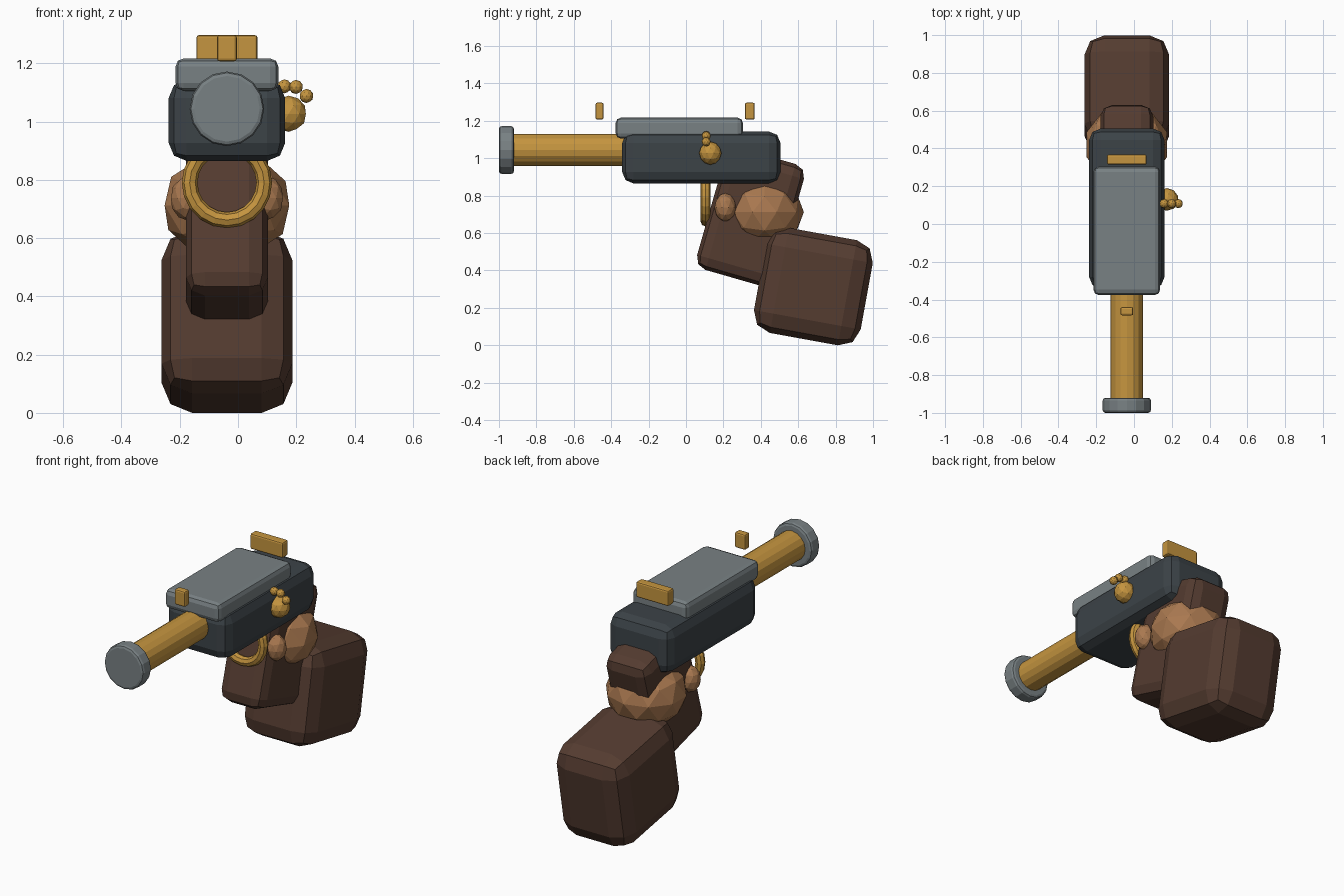
import bpy
from math import radians, pi

if "Cube" in bpy.data.objects:
    bpy.data.objects.remove(bpy.data.objects["Cube"])

CX = -0.038  # centre line of the blaster


def material(name, rgb):
    m = bpy.data.materials.new(name)
    m.diffuse_color = (*rgb, 1)
    m.use_nodes = True
    m.node_tree.nodes["Principled BSDF"].inputs["Base Color"].default_value = m.diffuse_color
    return m


GOLD = material("gold", (0.56, 0.30, 0.05))
DARK = material("dark_metal", (0.045, 0.056, 0.064))
STEEL = material("steel", (0.19, 0.22, 0.23))
BROWN = material("brown", (0.09, 0.045, 0.03))
SKIN = material("tan", (0.40, 0.19, 0.08))


def finish(name, mat, bevel=0, segments=2):
    ob = bpy.context.object
    ob.name = name
    ob.data.materials.append(mat)
    if bevel:
        mod = ob.modifiers.new("bevel", 'BEVEL')
        mod.width = bevel
        mod.segments = segments
        mod.limit_method = 'ANGLE'
        mod.angle_limit = radians(40)
    return ob


def box(name, mat, loc, size, bevel, tilt=0):
    bpy.ops.mesh.primitive_cube_add(size=1, location=loc)
    ob = finish(name, mat, bevel)
    ob.scale = size
    bpy.ops.object.transform_apply(location=False, rotation=False, scale=True)
    ob.rotation_euler.x = radians(tilt)


def tube(name, mat, y0, y1, z, r, bevel=0):
    bpy.ops.mesh.primitive_cylinder_add(
        vertices=16, radius=r, depth=y1 - y0,
        location=(CX, (y0 + y1) / 2, z), rotation=(pi / 2, 0, 0))
    finish(name, mat, bevel)


def ball(name, mat, loc, radii):
    bpy.ops.mesh.primitive_ico_sphere_add(subdivisions=2, radius=1, location=loc)
    finish(name, mat).scale = radii


# Barrel and muzzle
tube("barrel", GOLD, -0.95, -0.25, 1.044, 0.086)
tube("muzzle", STEEL, -1.0, -0.92, 1.044, 0.128, 0.015)

# Body, top slide and sights
box("body", DARK, (CX, 0.082, 1.004), (0.40, 0.847, 0.278), 0.062)
box("slide", STEEL, (CX, -0.036, 1.161), (0.353, 0.68, 0.112), 0.028)
box("front_sight", GOLD, (CX, -0.462, 1.252), (0.068, 0.043, 0.09), 0.009)
box("rear_sight", GOLD, (CX, 0.341, 1.252), (0.21, 0.053, 0.09), 0.009)

# Grip and trigger guard
box("grip", BROWN, (CX, 0.345, 0.686), (0.281, 0.437, 0.677), 0.065, -16)
bpy.ops.mesh.primitive_torus_add(
    major_segments=20, minor_segments=8, major_radius=0.128, minor_radius=0.027,
    location=(CX, 0.105, 0.79), rotation=(pi / 2, 0, 0))
finish("trigger_guard", GOLD)

# Hand, knuckles and sleeve
ball("hand", SKIN, (CX, 0.42, 0.712), (0.225, 0.21, 0.187))
for side, label in ((-1, "left"), (1, "right")):
    ball(label + "_knuckle", SKIN, (CX + side * 0.133, 0.21, 0.737),
         (0.062, 0.058, 0.077))
box("sleeve", BROWN, (CX, 0.681, 0.314), (0.449, 0.58, 0.571), 0.105, -10.3)

# Round charm with small beads on the right side
ball("charm", GOLD, (0.174, 0.13, 1.027), (0.062, 0.06, 0.062))
for i, (x, z) in enumerate(((0.159, 1.121), (0.199, 1.119), (0.235, 1.088))):
    ball(f"charm_bead_{i + 1}", GOLD, (x, 0.108, z), (0.024,) * 3)
